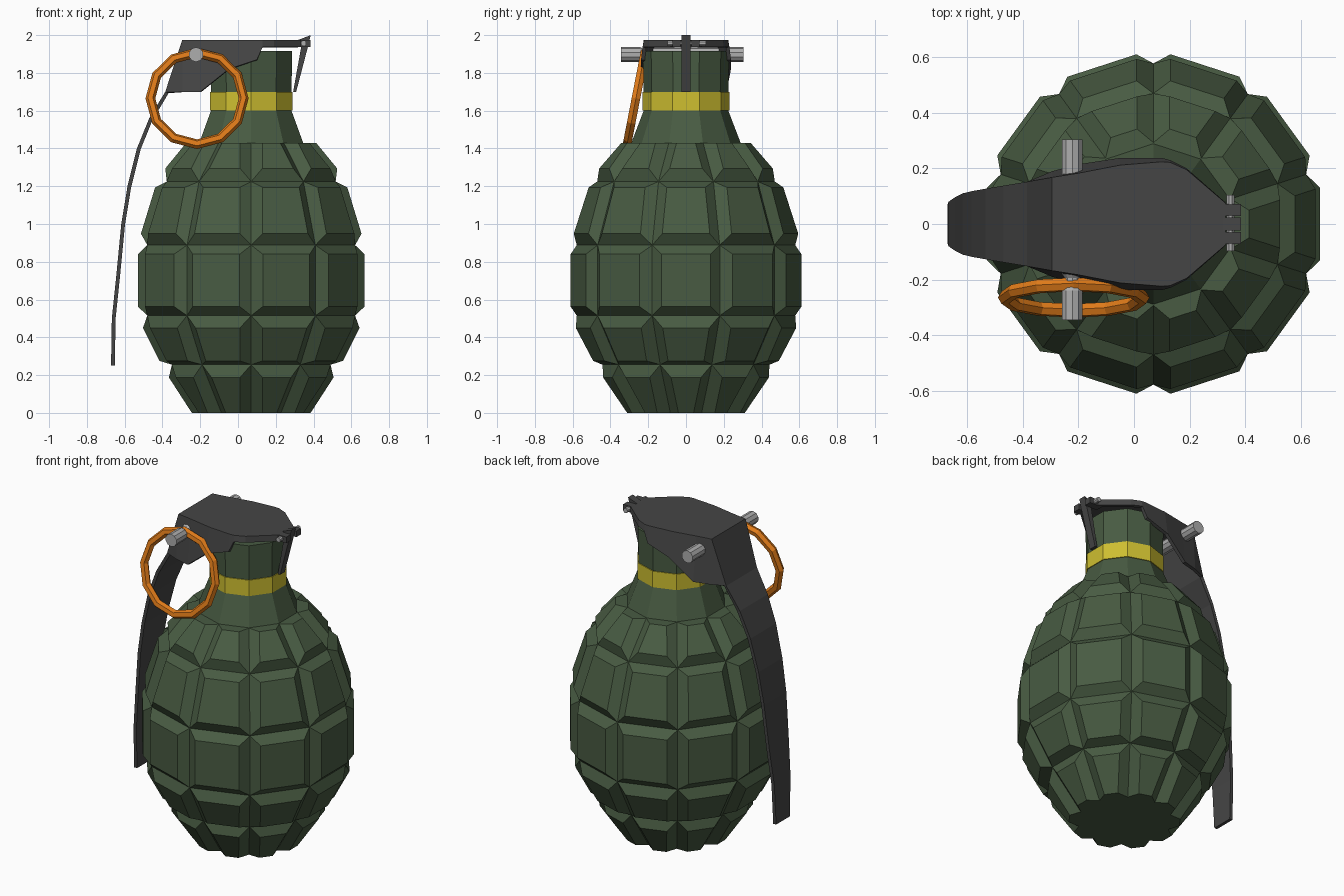
import bpy, bmesh, math
from mathutils import Matrix

if "Cube" in bpy.data.objects:
    bpy.data.objects.remove(bpy.data.objects["Cube"])

AX = 0.07          # x of the body axis
N = 10             # sides of body and neck

def mat(name, col):
    m = bpy.data.materials.new(name)
    m.diffuse_color = (*col, 1)
    m.use_nodes = True
    m.node_tree.nodes["Principled BSDF"].inputs["Base Color"].default_value = m.diffuse_color
    return m

GREEN = mat("green", (0.065, 0.105, 0.055))
YELLOW = mat("yellow", (0.62, 0.52, 0.03))
DARK = mat("dark_metal", (0.06, 0.06, 0.06))
STEEL = mat("steel", (0.42, 0.42, 0.42))
ORANGE = mat("orange", (0.75, 0.2, 0.01))

def finish(name, bm, m):
    bmesh.ops.recalc_face_normals(bm, faces=bm.faces)
    me = bpy.data.meshes.new(name)
    bm.to_mesh(me)
    bm.free()
    me.materials.append(m)
    ob = bpy.data.objects.new(name, me)
    bpy.context.collection.objects.link(ob)
    return ob

def lathe(profile, n=N, phase=math.pi / N, caps=True):
    """Rings around z; radii are measured to the middle of the flats."""
    bm = bmesh.new()
    k = 1 / math.cos(math.pi / n)
    rings = [[bm.verts.new((r * k * math.cos(phase + 2 * math.pi * i / n),
                            r * k * math.sin(phase + 2 * math.pi * i / n), z))
              for i in range(n)] for r, z in profile]
    for a, b in zip(rings, rings[1:]):
        for i in range(n):
            j = (i + 1) % n
            bm.faces.new((a[i], a[j], b[j], b[i]))
    if caps:
        bm.faces.new(rings[0][::-1])
        bm.faces.new(rings[-1])
    bm.normal_update()
    return bm

def move(bm, x=0, y=0, z=0):
    bmesh.ops.translate(bm, verts=bm.verts, vec=(x, y, z))

def prism(name, pts, y0, y1, m):
    """Extrude an xz outline along y."""
    bm = bmesh.new()
    a = [bm.verts.new((x, y0, z)) for x, z in pts]
    b = [bm.verts.new((x, y1, z)) for x, z in pts]
    bm.faces.new(a)
    bm.faces.new(b[::-1])
    for i in range(len(pts)):
        j = (i + 1) % len(pts)
        bm.faces.new((a[i], b[i], b[j], a[j]))
    return finish(name, bm, m)

def rod(name, profile, x, y, z, n, m):
    """Turned rod lying along y."""
    bm = lathe(profile, n, math.pi / n)
    bmesh.ops.rotate(bm, verts=bm.verts, matrix=Matrix.Rotation(-math.pi / 2, 3, 'X'))
    move(bm, x, y, z)
    return finish(name, bm, m)

# Segmented body: raised panels, trimmed flat at top and bottom
bm = lathe([(0.19, -0.1), (0.42, 0.255), (0.55, 0.515), (0.55, 0.888),
            (0.447, 1.225), (0.18, 1.55)], caps=False)
bmesh.ops.inset_individual(bm, faces=bm.faces[:], thickness=0.048, depth=0.05,
                           use_even_offset=True)
for z, s in ((0, -1), (1.43, 1)):
    cut = bmesh.ops.bisect_plane(bm, geom=bm.verts[:] + bm.edges[:] + bm.faces[:],
                                 plane_co=(0, 0, z), plane_no=(0, 0, s), clear_outer=True)
    edges = [e for e in cut['geom_cut'] if isinstance(e, bmesh.types.BMEdge)]
    bmesh.ops.contextual_create(bm, geom=edges)
move(bm, AX)
finish("body", bm, GREEN)

# Neck and coloured band
bm = lathe([(0.278, 1.42), (0.275, 1.43), (0.213, 1.60), (0.213, 1.70), (0.217, 1.915)])
move(bm, AX)
finish("neck", bm, GREEN)
bm = lathe([(0.218, 1.60), (0.218, 1.70)])
move(bm, AX)
finish("neck_band", bm, YELLOW)

# Lever: (x, z, half width, skirt bottom z, skirt bottom half width)
hood = [(0.33, 1.975, 0.075, 1.937, 0.077), (0.19, 1.975, 0.195, 1.937, 0.2),
        (0.13, 1.975, 0.222, 1.937, 0.23), (0.10, 1.975, 0.224, 1.87, 0.238),
        (-0.05, 1.975, 0.212, 1.82, 0.238), (-0.20, 1.975, 0.183, 1.70, 0.215),
        (-0.295, 1.975, 0.168, 1.70, 0.19), (-0.385, 1.70, 0.152, None, None)]
strip = [(-0.47, 1.56, 0.138), (-0.535, 1.40, 0.127), (-0.585, 1.20, 0.118),
         (-0.618, 1.00, 0.11), (-0.645, 0.72, 0.096), (-0.668, 0.50, 0.08),
         (-0.672, 0.25, 0.068)]
bm = bmesh.new()
V = bm.verts.new
top = [(V((x, -w, z)), V((x, w, z))) for x, z, w in [h[:3] for h in hood] + strip]
for (a, b), (c, d) in zip(top, top[1:]):
    bm.faces.new((a, b, d, c))
for s in (0, 1):
    sign = 2 * s - 1
    low = [V((h[0], sign * h[4], h[3])) for h in hood[:-1]]
    for i in range(len(low) - 1):
        bm.faces.new((top[i][s], top[i + 1][s], low[i + 1], low[i]))
    bm.faces.new((top[6][s], top[7][s], low[6]))
lever = finish("lever", bm, DARK)
if max(lever.data.polygons, key=lambda p: p.area if p.center.z > 1.97 else 0).normal.z < 0:
    lever.data.flip_normals()
mod = lever.modifiers.new("thickness", 'SOLIDIFY')
mod.thickness = 0.02
mod.offset = -1

# Hinge ears, latch arm and hinge pin
for name, y0, y1 in (("hinge_ear_front", -0.072, -0.028), ("hinge_ear_back", 0.028, 0.072)):
    prism(name, [(0.30, 1.937), (0.385, 1.937), (0.385, 1.975), (0.30, 1.975)], y0, y1, DARK)
prism("latch_arm", [(0.32, 1.975), (0.385, 2.0), (0.372, 1.945), (0.308, 1.70),
                    (0.292, 1.70), (0.335, 1.94)], -0.023, 0.023, DARK)
rod("hinge_pin", [(0.014, -0.098), (0.014, 0.105)], 0.347, 0, 1.957, 8, STEEL)

# Safety pin with a narrow waist where the ring hangs
rod("safety_pin", [(0.037, -0.345), (0.037, -0.24), (0.027, -0.225), (0.027, -0.195),
                   (0.037, -0.18), (0.037, 0.305)], -0.222, 0, 1.897, 10, STEEL)

# Pull ring: 12-sided, tilted outwards at the bottom
bpy.ops.mesh.primitive_torus_add(major_segments=12, minor_segments=6, major_radius=0.247,
                                 minor_radius=0.026, location=(-0.217, -0.265, 1.665),
                                 rotation=(math.radians(90 - 11), 0, 0))
ring = bpy.context.object
ring.name = "pull_ring"
ring.data.materials.append(ORANGE)
